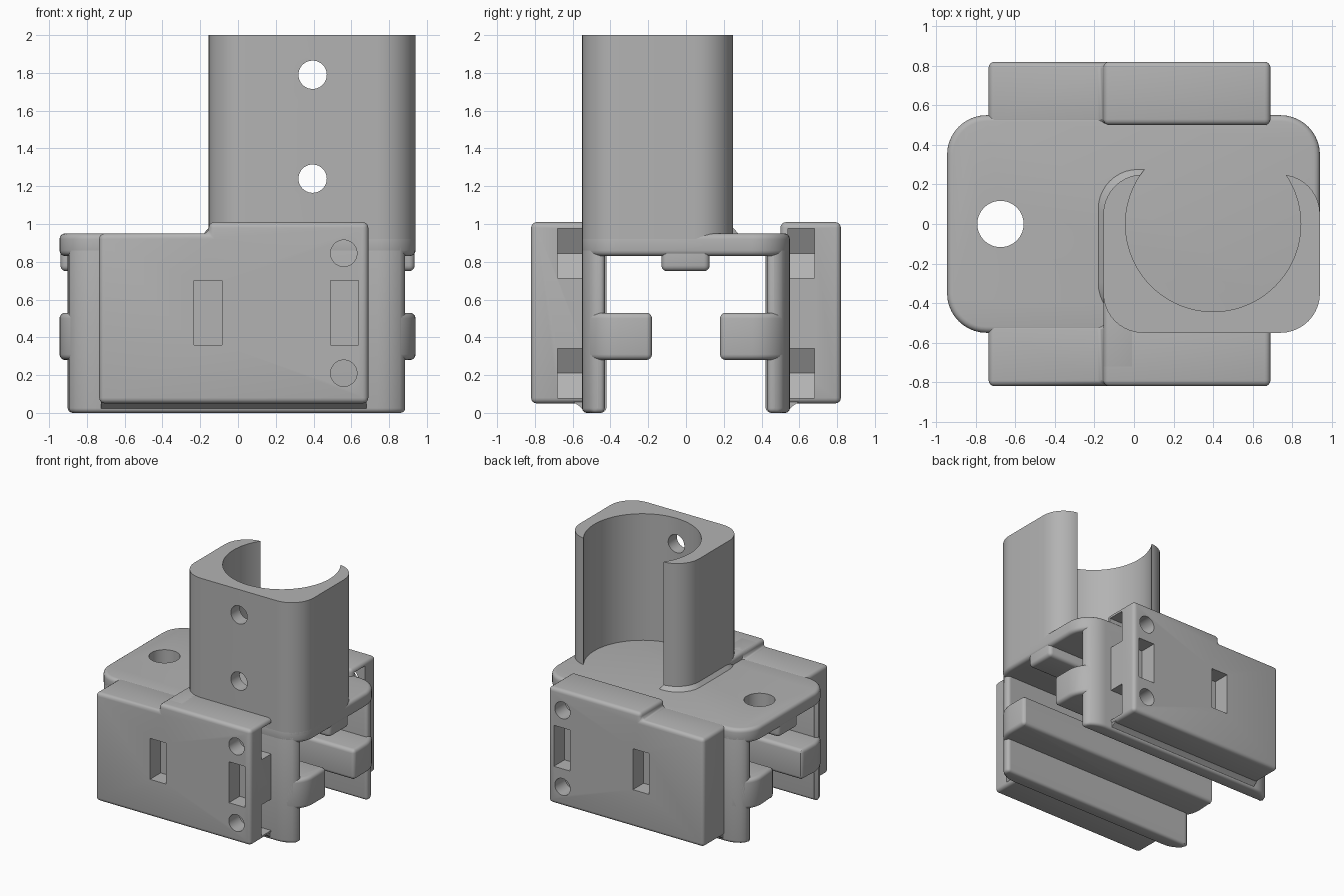
import bpy
import bmesh
from math import sin, cos, pi, radians
from mathutils import Vector

cube = bpy.data.objects.get("Cube")
if cube:
    bpy.data.objects.remove(cube, do_unlink=True)

grey = bpy.data.materials.new("plain grey")
grey.use_nodes = True
GREY = (0.45, 0.45, 0.45, 1)
grey.diffuse_color = GREY
grey.node_tree.nodes["Principled BSDF"].inputs["Base Color"].default_value = GREY

X0, X1, Y = -0.945, 0.94, 0.55   # footprint of the plate
PLACE = {"x": lambda u, v, w: (w, u, v),
         "y": lambda u, v, w: (u, w, v),
         "z": lambda u, v, w: (u, v, w)}


def apply(obj, kind, **settings):
    mod = obj.modifiers.new(kind, kind)
    for key, value in settings.items():
        setattr(mod, key, value)
    bpy.context.view_layer.objects.active = obj
    bpy.ops.object.modifier_apply(modifier=mod.name)


def loft(name, low, high, a, b, axis="z", bevel=0):
    """Prism between two matching outlines, placed at a and b along an axis."""
    bm = bmesh.new()
    put = PLACE[axis]
    rings = [[bm.verts.new(put(u, v, w)) for u, v in pts]
             for pts, w in ((low, a), (high, b))]
    for ring in rings:
        bm.faces.new(ring)
    n = len(low)
    for i in range(n):
        j = (i + 1) % n
        bm.faces.new((rings[0][i], rings[0][j], rings[1][j], rings[1][i]))
    bmesh.ops.recalc_face_normals(bm, faces=bm.faces)
    mesh = bpy.data.meshes.new(name)
    bm.to_mesh(mesh)
    bm.free()
    mesh.materials.append(grey)
    obj = bpy.data.objects.new(name, mesh)
    bpy.context.collection.objects.link(obj)
    if bevel:
        apply(obj, "BEVEL", width=bevel, segments=4, limit_method="ANGLE",
              angle_limit=radians(30), use_clamp_overlap=False)
    return obj


def prism(name, pts, a, b, axis="z", bevel=0):
    return loft(name, pts, pts, a, b, axis, bevel)


def rect(u0, u1, v0, v1):
    return [(u0, v0), (u1, v0), (u1, v1), (u0, v1)]


def round_rect(u0, u1, v0, v1, r, steps=10):
    pts = []
    corners = [(u1 - r, v1 - r), (u0 + r, v1 - r), (u0 + r, v0 + r), (u1 - r, v0 + r)]
    for k, (cu, cv) in enumerate(corners):
        for i in range(steps + 1):
            t = (k + i / steps) * pi / 2
            pts.append((cu + r * cos(t), cv + r * sin(t)))
    return pts


def circle(u, v, r, n=64):
    return [(u + r * cos(2 * pi * i / n), v + r * sin(2 * pi * i / n)) for i in range(n)]


def clip(pts, u0, u1, v0, v1):
    """Squeeze an outline into a window and drop points that fall together."""
    out = []
    for u, v in pts:
        p = Vector((min(max(u, u0), u1), min(max(v, v0), v1)))
        if not out or (p - out[-1]).length > 0.012:
            out.append(p)
    if (out[0] - out[-1]).length < 0.012:
        out.pop()
    return [tuple(p) for p in out]


def cut(obj, pts, a, b, axis):
    cutter = prism("cutter", pts, a, b, axis)
    cutter.hide_render = True
    apply(obj, "BOOLEAN", operation="DIFFERENCE", solver="EXACT", object=cutter)
    bpy.data.objects.remove(cutter, do_unlink=True)


parts = []
footprint = round_rect(X0, X1, -Y, Y, 0.2)

# Top plate with its middle rib underneath, both drilled
plate = prism("top_plate", footprint, 0.83, 0.95, bevel=0.03)
rib = prism("plate_rib", rect(X0 + 0.005, X1 - 0.005, -0.13, 0.125), 0.75, 0.9, bevel=0.03)
for obj in (plate, rib):
    cut(obj, circle(-0.675, 0, 0.117), 0.5, 1.2, "z")
    parts.append(obj)

# Open tube holder: square post, base fillet and filled front corner
post = prism("tube_post", round_rect(-0.155, X1, -Y, 0.25, 0.2), 0.9, 2)
skirt = loft("post_fillet", round_rect(-0.185, 0.3, -0.5, 0.28, 0.2),
             round_rect(-0.155, 0.3, -0.5, 0.25, 0.2), 0.945, 0.98)
for obj in (post, skirt):
    cut(obj, circle(0.4, 0, 0.443, 96), 0.8, 2.2, "z")
    parts.append(obj)
for z in (1.24, 1.79):
    cut(post, circle(0.395, z, 0.075, 40), -0.8, -0.2, "y")
parts.append(prism("post_corner", rect(-0.155, 0.02, -0.75, -0.3), 0.9, 1.01, bevel=0.03))

# Side walls, inner rails and outer housings, front and back
block = [(-0.735, 0.05), (0.69, 0.05), (0.69, 1.01), (-0.155, 1.01), (-0.155, 0.95), (-0.735, 0.95)]
for side, s in (("front", 1), ("back", -1)):

    def flip(pts):
        return [(u, v * s) for u, v in pts]

    wall = clip(footprint, -0.895, 0.885, -Y, -0.43)
    parts.append(prism(side + "_wall", flip(wall), 0, 0.9, bevel=0.025))
    rail = clip(footprint, X0, X1, -Y + 0.005, -0.18)
    parts.append(prism(side + "_rail", flip(rail), 0.28, 0.53, bevel=0.03))
    foot = [(-0.6, 0.06), (-0.57, 0.04), (-0.53, 0.005), (-0.48, 0.005), (-0.48, 0.06)]
    parts.append(prism(side + "_foot_slope", [(y * s, z) for y, z in foot], -0.725, 0.68, "x"))

    housing = prism(side + "_housing", block, -0.82 * s, -0.5 * s, "y", bevel=0.03)
    for x in (-0.16, 0.565):
        cut(housing, rect(x - 0.074, x + 0.074, 0.36, 0.7), -0.9 * s, -0.68 * s, "y")
    for z in (0.21, 0.845):
        cut(housing, circle(0.56, z, 0.07, 40), -0.9 * s, -0.6 * s, "y")
        nut = [(0.41, z), (0.485, z - 0.13), (0.8, z - 0.13), (0.8, z + 0.13), (0.485, z + 0.13)]
        cut(housing, nut, -0.68 * s, -0.54 * s, "y")
    parts.append(housing)

# Smooth shading with sharp edges kept
bpy.ops.object.select_all(action="DESELECT")
for obj in parts:
    obj.select_set(True)
bpy.context.view_layer.objects.active = plate
bpy.ops.object.shade_smooth_by_angle(angle=radians(32))
